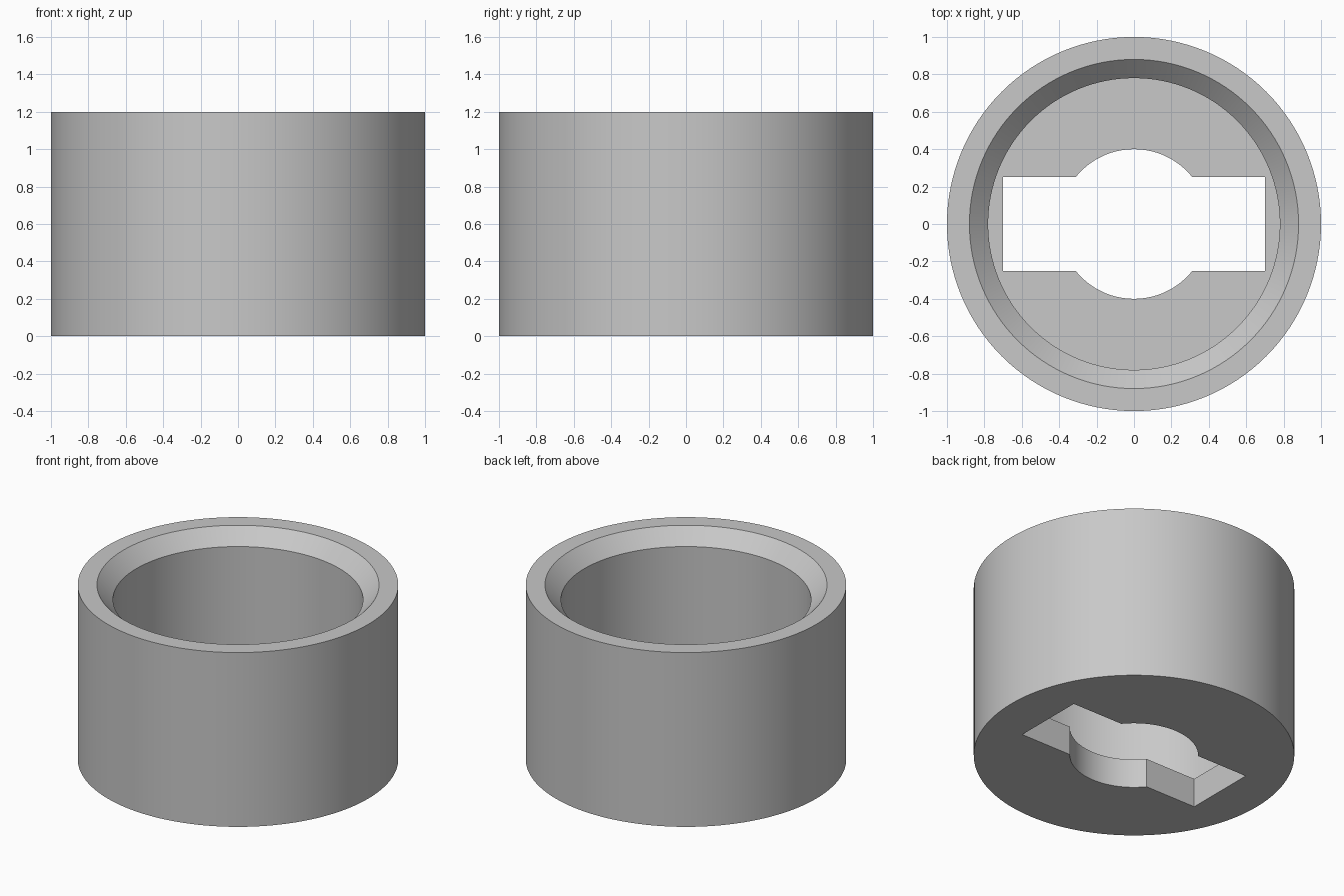
import bpy
import bmesh
import math
from mathutils import Matrix

default_cube = bpy.data.objects.get("Cube")
if default_cube:
    bpy.data.objects.remove(default_cube, do_unlink=True)

SEGMENTS = 128
HEIGHT = 1.2
FLOOR = 0.2

grey = bpy.data.materials.new("plain grey")
grey.use_nodes = True
colour = (0.58, 0.58, 0.58, 1)
grey.diffuse_color = colour
grey.node_tree.nodes["Principled BSDF"].inputs["Base Color"].default_value = colour


def make_object(name, bm):
    bmesh.ops.recalc_face_normals(bm, faces=bm.faces)
    mesh = bpy.data.meshes.new(name)
    bm.to_mesh(mesh)
    bm.free()
    mesh.materials.append(grey)
    obj = bpy.data.objects.new(name, mesh)
    bpy.context.collection.objects.link(obj)
    return obj


def lathe(name, profile):
    """Turn a radius/height profile around z, capping both ends flat."""
    bm = bmesh.new()
    rings = []
    for radius, z in profile:
        angles = [math.tau * i / SEGMENTS for i in range(SEGMENTS)]
        rings.append([bm.verts.new((radius * math.cos(a), radius * math.sin(a), z))
                      for a in angles])
    for lower, upper in zip(rings, rings[1:]):
        for i in range(SEGMENTS):
            j = (i + 1) % SEGMENTS
            bm.faces.new((lower[i], lower[j], upper[j], upper[i]))
    bm.faces.new(rings[0])
    bm.faces.new(rings[-1])
    return make_object(name, bm)


def box(name, size, z):
    bm = bmesh.new()
    bmesh.ops.create_cube(bm, size=1, matrix=Matrix.Translation((0, 0, z)) @ Matrix.Diagonal((*size, 1)))
    return make_object(name, bm)


# Cup: outer wall, flat rim, chamfered mouth, bore and floor
cup = lathe("cup_body", [(1, 0), (1, HEIGHT), (0.88, HEIGHT),
                         (0.78, HEIGHT - 0.1), (0.78, FLOOR)])

# Round hole and crosswise slot through the floor
cutters = [
    lathe("hole_cutter", [(0.4, -0.1), (0.4, FLOOR + 0.1)]),
    box("slot_cutter", (1.4, 0.5, FLOOR + 0.2), FLOOR / 2),
]
bpy.context.view_layer.objects.active = cup
for cutter in cutters:
    cutter.hide_render = True
    cut = cup.modifiers.new(cutter.name, 'BOOLEAN')
    cut.operation = 'DIFFERENCE'
    cut.solver = 'EXACT'
    cut.object = cutter
    bpy.ops.object.modifier_apply(modifier=cut.name)
    bpy.data.objects.remove(cutter, do_unlink=True)

# Smooth walls with crisp rims
bpy.ops.object.select_all(action='DESELECT')
cup.select_set(True)
bpy.ops.object.shade_smooth_by_angle(angle=math.radians(30))
